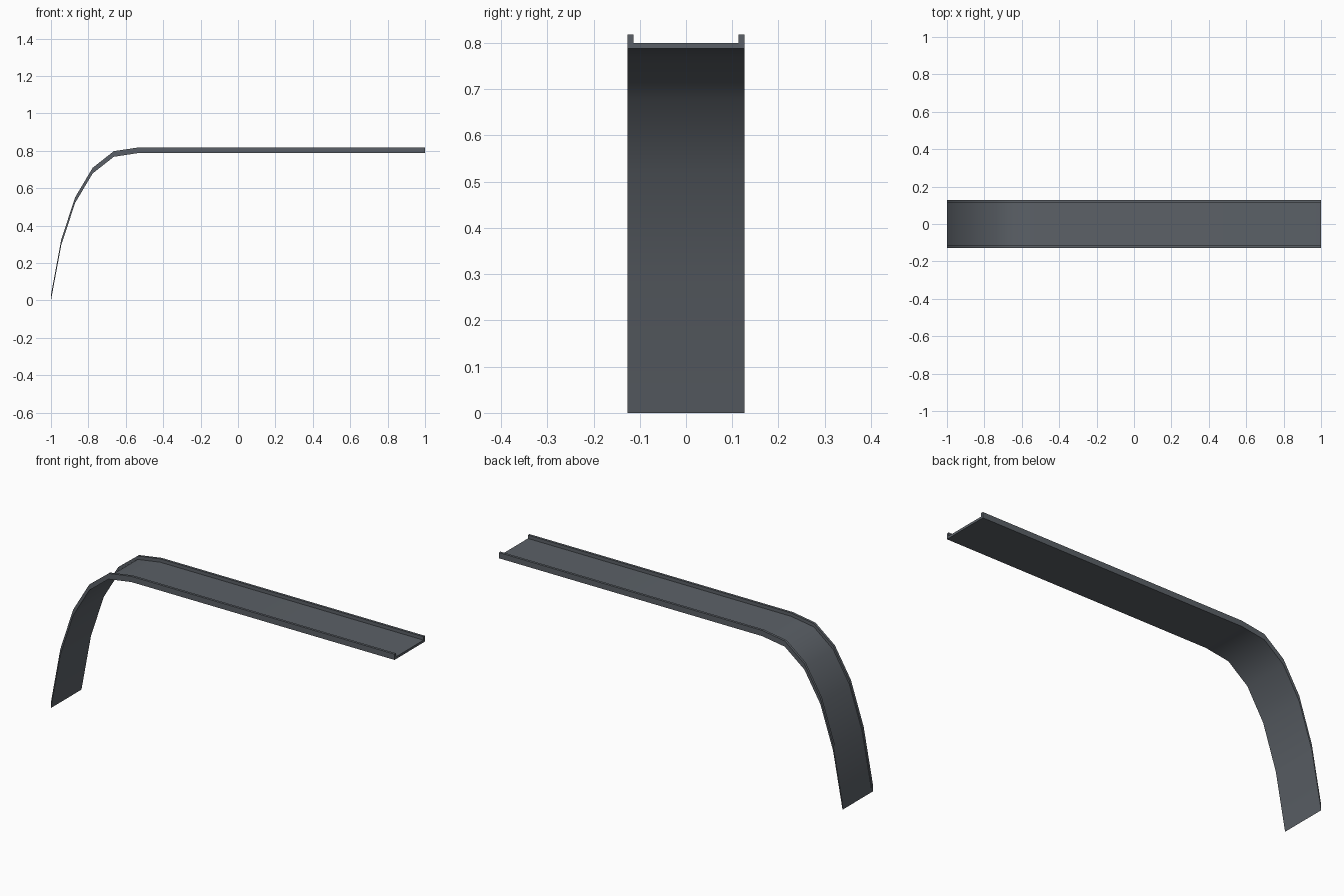
import bpy, bmesh, math

cube = bpy.data.objects.get("Cube")
if cube:
    bpy.data.objects.remove(cube, do_unlink=True)

# Dark slate metal
metal = bpy.data.materials.new("dark slate metal")
metal.use_nodes = True
colour = (0.105, 0.118, 0.135, 1)
metal.diffuse_color = colour
metal.node_tree.nodes["Principled BSDF"].inputs["Base Color"].default_value = colour

# Channel section (y, height): thin floor with a raised lip on each edge
W, LIP, FLOOR, RIM = 0.127, 0.013, 0.012, 0.030
section = [(-W, 0), (W, 0), (W, RIM), (W - LIP, RIM), (W - LIP, FLOOR),
           (-W + LIP, FLOOR), (-W + LIP, RIM), (-W, RIM)]


def curve_point(t):
    """Quadratic curve from the ground up to the level run."""
    p0, p1, p2 = (-1, 0), (-0.887, 0.823), (-0.532, 0.788)
    return [(1 - t) ** 2 * a + 2 * t * (1 - t) * b + t * t * c
            for a, b, c in zip(p0, p1, p2)]


# Path: five curved segments, then a straight run
path = [curve_point(i / 5) for i in range(6)] + [(1, 0.788)]

# Sweep the section, keeping it upright at every station
bm = bmesh.new()
rings = [[bm.verts.new((x, y, z + h)) for y, h in section] for x, z in path]
n = len(section)
for a, b in zip(rings, rings[1:]):
    for i in range(n):
        j = (i + 1) % n
        bm.faces.new((a[i], a[j], b[j], b[i]))
bm.faces.new(rings[0])
bm.faces.new(rings[-1][::-1])
bmesh.ops.recalc_face_normals(bm, faces=bm.faces[:])

mesh = bpy.data.meshes.new("curved_channel")
bm.to_mesh(mesh)
bm.free()
mesh.materials.append(metal)
channel = bpy.data.objects.new("curved_channel", mesh)
bpy.context.collection.objects.link(channel)

# Smooth along the bend, crisp along the lips
bpy.ops.object.select_all(action='DESELECT')
channel.select_set(True)
bpy.context.view_layer.objects.active = channel
bpy.ops.object.shade_smooth_by_angle(angle=math.radians(35))
